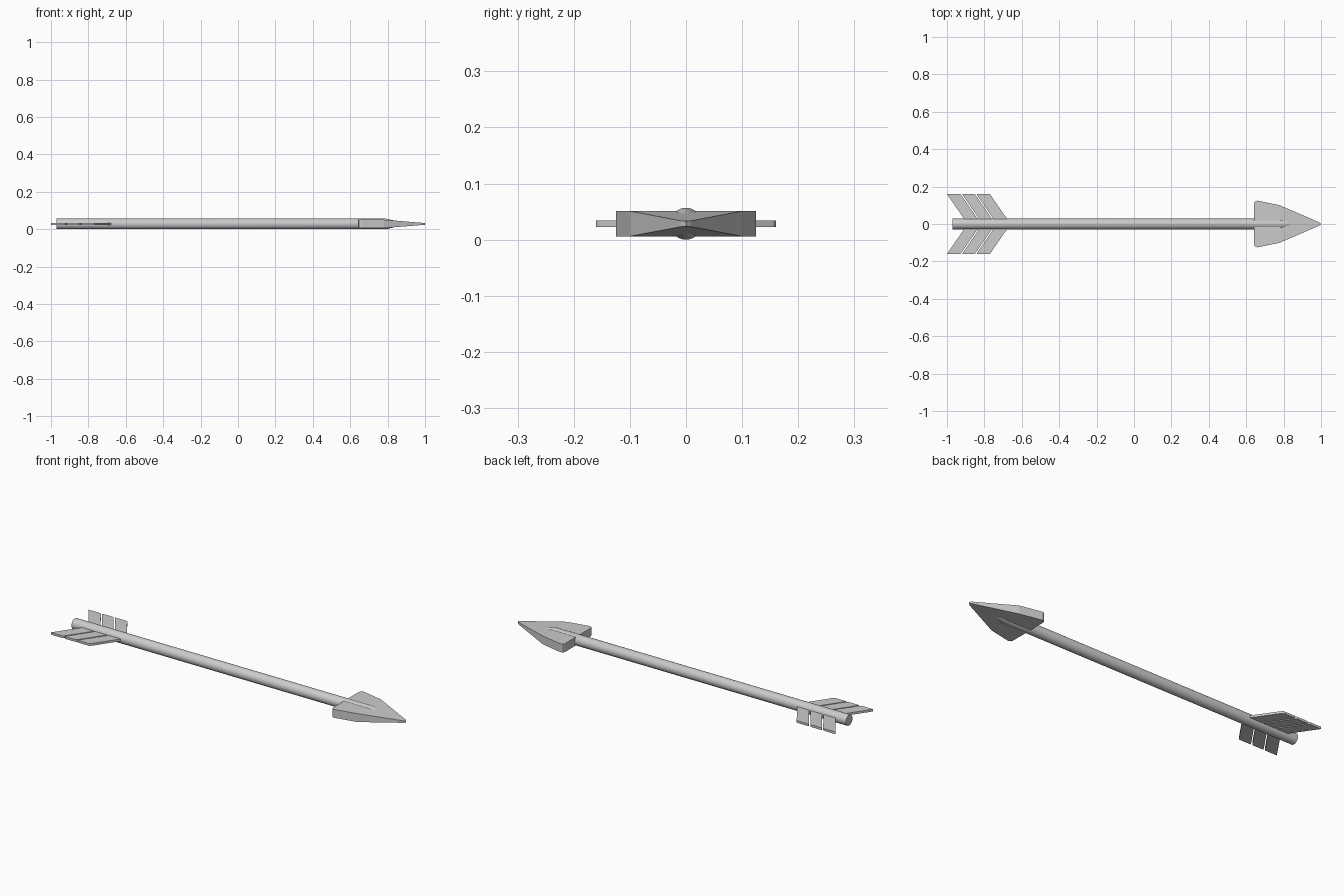
import bpy, bmesh, math
from mathutils import Matrix

if "Cube" in bpy.data.objects:
    bpy.data.objects.remove(bpy.data.objects["Cube"])

ZC = 0.0285  # height of the arrow's axis


def make_object(name, bm):
    bmesh.ops.recalc_face_normals(bm, faces=bm.faces)
    mesh = bpy.data.meshes.new(name)
    bm.to_mesh(mesh)
    bm.free()
    ob = bpy.data.objects.new(name, mesh)
    bpy.context.collection.objects.link(ob)
    return ob


def slab(name, outline, half):
    """Solid from (x, y, relative thickness) outline points, symmetric about ZC."""
    bm = bmesh.new()
    top = [bm.verts.new((x, y, ZC + half * t)) for x, y, t in outline]
    low = [bm.verts.new((x, y, ZC - half * t)) for x, y, t in outline]
    n = len(outline)
    for i in range(n):
        j = (i + 1) % n
        bm.faces.new((top[i], top[j], low[j], low[i]))
    # split the caps where the thickness begins to taper
    taper = [i for i, p in enumerate(outline) if p[2] < 1]
    for ring in (top, low):
        if taper:
            a, b = taper[0] - 1, taper[-1] + 1
            bm.faces.new(ring[a:b + 1])
            bm.faces.new(ring[b:] + ring[:a + 1])
        else:
            bm.faces.new(ring)
    return make_object(name, bm)


# shaft: round rod with a tapered front end buried in the head
SIDES = 24
bm = bmesh.new()
rings = []
for x, r in ((-0.97, ZC), (0.79, ZC), (0.88, 0.008)):
    rings.append([bm.verts.new((x, r * math.cos(2 * math.pi * k / SIDES),
                                ZC + r * math.sin(2 * math.pi * k / SIDES)))
                  for k in range(SIDES)])
for a, b in zip(rings, rings[1:]):
    for k in range(SIDES):
        m = (k + 1) % SIDES
        bm.faces.new((a[k], a[m], b[m], b[k]))
bm.faces.new(rings[0])
bm.faces.new(rings[-1])
shaft = make_object("shaft", bm)
bpy.context.view_layer.objects.active = shaft
shaft.select_set(True)
bpy.ops.object.shade_smooth_by_angle(angle=math.radians(30))

# arrow head: flat rear block, thinning towards the tip
side = [(0.642, 0.11, 1), (0.647, 0.121, 1), (0.66, 0.125, 1),
        (0.78, 0.10, 1), (0.99, 0.009, 0.24), (1.0, 0.0, 0.2)]
outline = side + [(x, -y, t) for x, y, t in reversed(side[:-1])]
slab("arrow_head", outline, 0.0225)

# fletching: three slanted vanes on each side, parted by narrow slits
SLANT, OUT, GAP, COR = 0.69, 0.16, 0.008, 0.004
STEP = 0.23 / 3
for s, label in ((1, "left"), (-1, "right")):
    for i in range(3):
        x0 = -1.0 + i * STEP + (GAP / 2 if i else 0)
        x1 = -1.0 + (i + 1) * STEP - (GAP / 2 if i < 2 else 0)
        inner = 0.005
        dx = SLANT * (OUT - inner)
        pts = [(x0 + dx, inner), (x0 + SLANT * COR, OUT - COR), (x0 + COR * 0.5, OUT),
               (x1 - COR, OUT), (x1 + SLANT * COR, OUT - COR), (x1 + dx, inner)]
        pts[1 if i == 0 else 2] = pts[1 if i == 0 else 2]
        if i == 0:
            pts[1:3] = [(x0, OUT)]
        slab(f"{label}_vane_{i + 1}", [(x, s * y, 1) for x, y in pts], 0.006)
